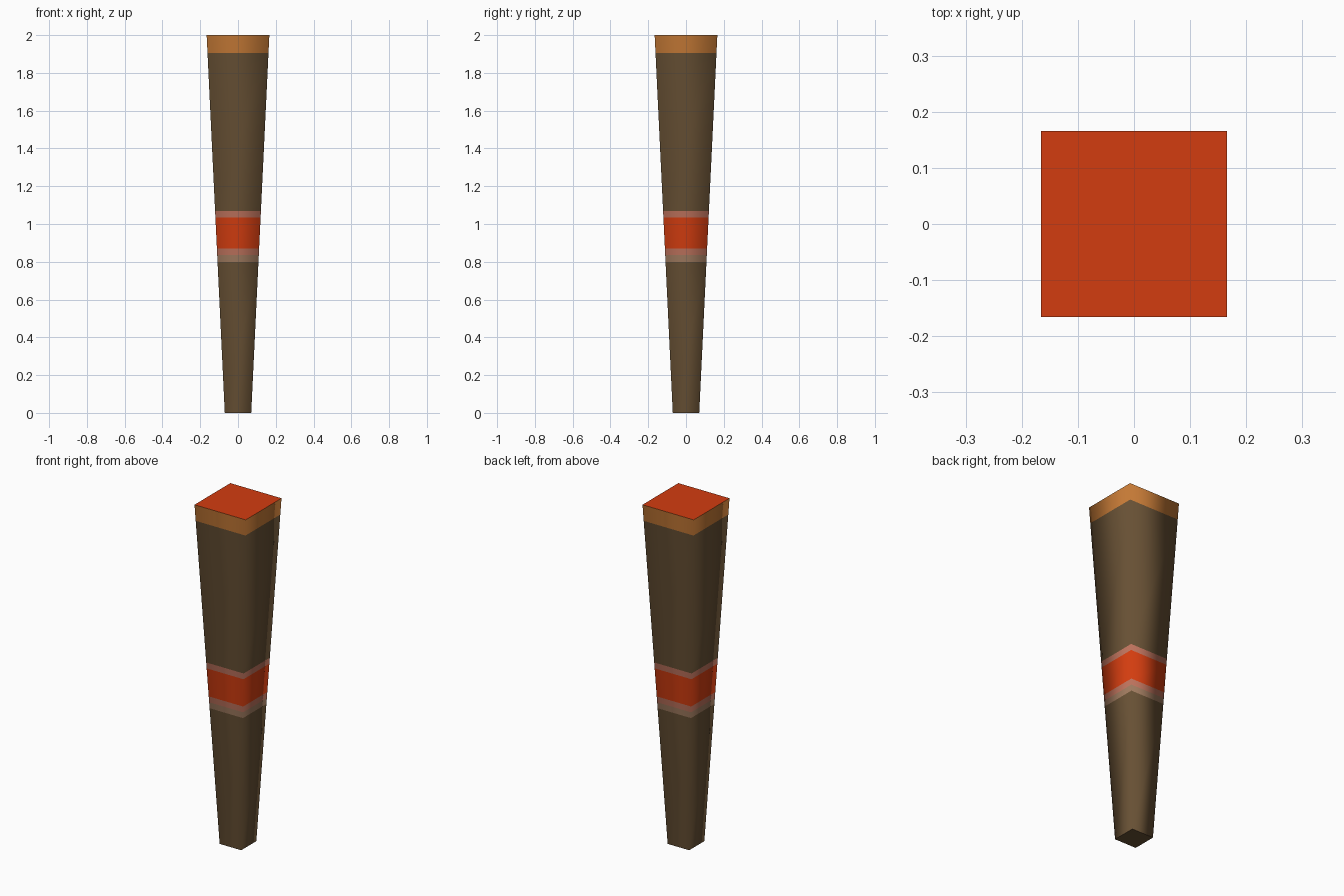
import bpy, bmesh

if "Cube" in bpy.data.objects:
    bpy.data.objects.remove(bpy.data.objects["Cube"])

BOTTOM, TOP, HEIGHT = 0.07, 0.166, 2.0


def material(name, rgb):
    m = bpy.data.materials.new(name)
    m.diffuse_color = (*rgb, 1.0)
    m.use_nodes = True
    m.node_tree.nodes["Principled BSDF"].inputs["Base Color"].default_value = m.diffuse_color
    return m


mats = [
    material("dark wood brown", (0.135, 0.080, 0.034)),
    material("light wood orange", (0.55, 0.19, 0.036)),
    material("red paint", (0.65, 0.046, 0.005)),
    material("faded pink", (0.50, 0.165, 0.105)),
    material("worn beige", (0.34, 0.19, 0.11)),
]
BROWN, ORANGE, RED, PINK, BEIGE = range(5)

# Ring heights, and the colour of the section above each ring
levels = [0.0, 0.80, 0.835, 0.87, 1.035, 1.07, 1.905, HEIGHT]
colours = [BROWN, BEIGE, PINK, RED, PINK, BROWN, ORANGE]

bm = bmesh.new()
rings = []
for z in levels:
    h = BOTTOM + (TOP - BOTTOM) * z / HEIGHT
    rings.append([bm.verts.new((sx * h, sy * h, z))
                  for sx, sy in ((-1, -1), (1, -1), (1, 1), (-1, 1))])

# Tapered sides, softly shaded around the corners
for lower, upper, colour in zip(rings, rings[1:], colours):
    for i in range(4):
        j = (i + 1) % 4
        f = bm.faces.new((lower[i], lower[j], upper[j], upper[i]))
        f.material_index = colour
        f.smooth = True

# Red top and bare wood foot, both with crisp edges
top = bm.faces.new(rings[-1])
top.material_index = RED
foot = bm.faces.new(rings[0][::-1])
foot.material_index = ORANGE
for e in list(top.edges) + list(foot.edges):
    e.smooth = False

# Dark centre of the foot
bmesh.ops.inset_region(bm, faces=[foot], thickness=0.018)
foot.material_index = BROWN

mesh = bpy.data.meshes.new("tapered_post")
bm.to_mesh(mesh)
bm.free()
for m in mats:
    mesh.materials.append(m)
post = bpy.data.objects.new("tapered_post", mesh)
bpy.context.collection.objects.link(post)
